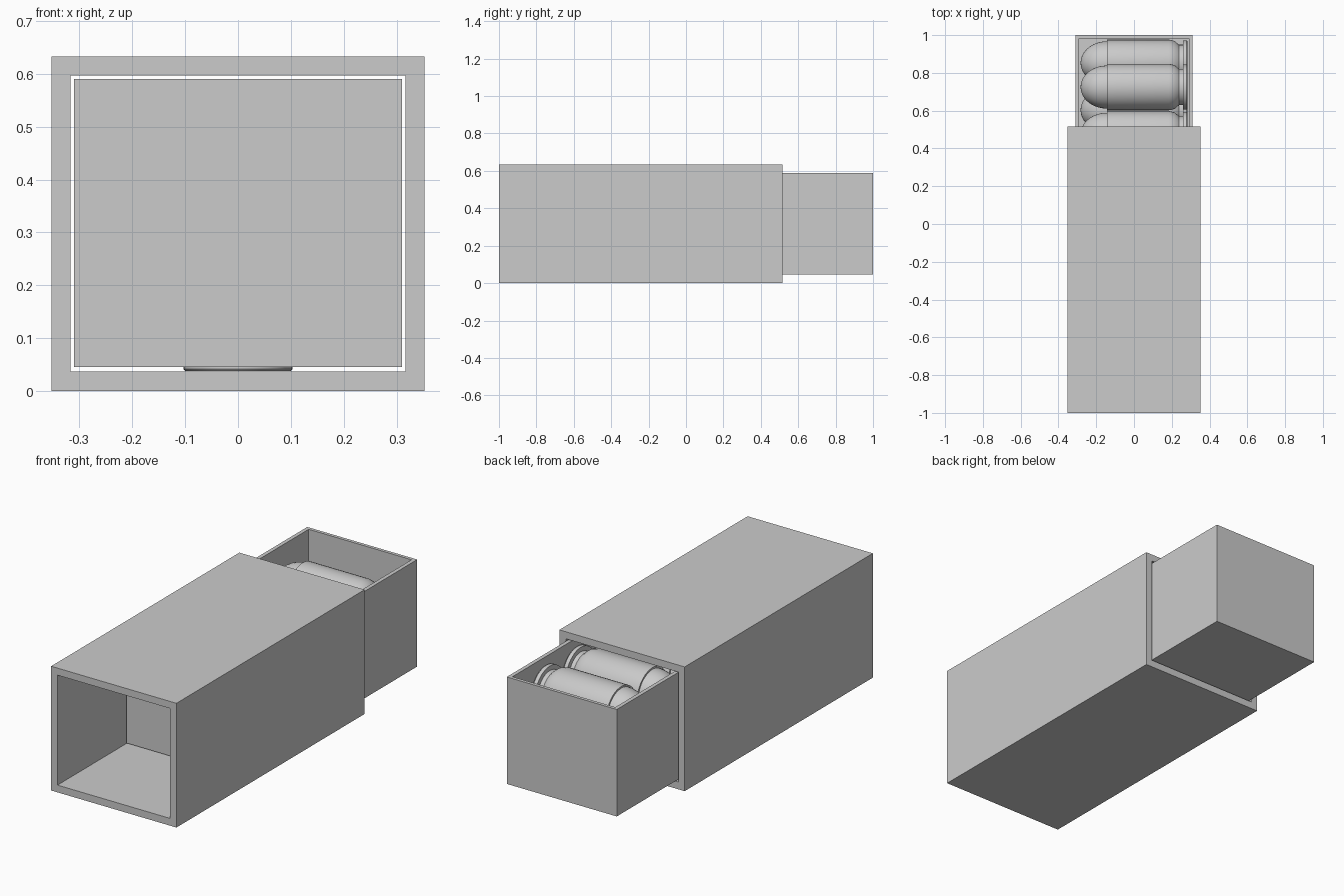
import bpy, bmesh, math

if "Cube" in bpy.data.objects:
    bpy.data.objects.remove(bpy.data.objects["Cube"])


def finish(name, bm):
    bmesh.ops.recalc_face_normals(bm, faces=bm.faces)
    me = bpy.data.meshes.new(name)
    bm.to_mesh(me)
    bm.free()
    ob = bpy.data.objects.new(name, me)
    bpy.context.collection.objects.link(ob)
    return ob


def hollow_box(name, outer, inner, open_sides):
    """Two nested boxes (lo, hi corners); open sides get a rim instead of faces."""
    bm = bmesh.new()
    shells = []
    for box in (outer, inner):
        shells.append({(i, j, k): bm.verts.new((box[i][0], box[j][1], box[k][2]))
                       for i in (0, 1) for j in (0, 1) for k in (0, 1)})
    out, inn = shells
    for axis in range(3):
        for side in (0, 1):
            ring = []
            for a, b in ((0, 0), (1, 0), (1, 1), (0, 1)):
                key = [a, b]
                key.insert(axis, side)
                ring.append(tuple(key))
            if (axis, side) in open_sides:
                for p, q in zip(ring, ring[1:] + ring[:1]):
                    bm.faces.new((out[p], out[q], inn[q], inn[p]))
            else:
                for shell in shells:
                    bm.faces.new([shell[p] for p in ring])
    return finish(name, bm)


# Outer sleeve, open at both ends
hollow_box("sleeve",
           ((-0.353, -1.0, 0.0), (0.353, 0.515, 0.633)),
           ((-0.317, -1.0, 0.037), (0.317, 0.515, 0.597)),
           [(1, 0), (1, 1)])

# Sliding tray, open at the top
hollow_box("tray",
           ((-0.31, -0.455, 0.045), (0.31, 1.0, 0.59)),
           ((-0.29, -0.437, 0.064), (0.29, 0.983, 0.59)),
           [(2, 1)])

# Cartridge profile (distance along x, radius): rounded nose, case, groove, rim
nose = [(-0.143 - 0.14 * math.sin(t), 0.114 * math.cos(t))
        for t in (math.radians(90 - 10 * i) for i in range(10))]
profile = nose + [(-0.143, 0.123), (0.185, 0.123), (0.215, 0.116),
                  (0.238, 0.096), (0.26, 0.096), (0.26, 0.119),
                  (0.279, 0.119), (0.284, 0.115), (0.284, 0.0)]

bm = bmesh.new()
vs = [bm.verts.new((x, 0, r)) for x, r in profile]
es = [bm.edges.new(p) for p in zip(vs, vs[1:])]
bmesh.ops.spin(bm, geom=vs + es, cent=(0, 0, 0), axis=(1, 0, 0),
               angle=math.tau, steps=40, use_merge=True)
bmesh.ops.remove_doubles(bm, verts=bm.verts, dist=1e-5)
first = finish("cartridge", bm)
bpy.context.view_layer.objects.active = first
first.select_set(True)
bpy.ops.object.shade_smooth_by_angle(angle=math.radians(35))

# Two staggered layers of cartridges
spots = [(0.853 - 0.25 * i, 0.19) for i in range(5)]
spots += [(0.725 - 0.25 * i, 0.435) for i in range(5)]
for i, (y, z) in enumerate(spots):
    ob = first if i == 0 else first.copy()
    if i:
        bpy.context.collection.objects.link(ob)
    ob.name = f"cartridge_{i + 1}"
    ob.location = (0, y, z)

# One upright cartridge whose rim just shows below the tray
up = first.copy()
up.name = "cartridge_upright"
up.rotation_euler = (0, math.radians(90), 0)
up.scale = (0.87,) * 3
up.location = (0, 0, 0.0375 + 0.284 * 0.87)
bpy.context.collection.objects.link(up)
